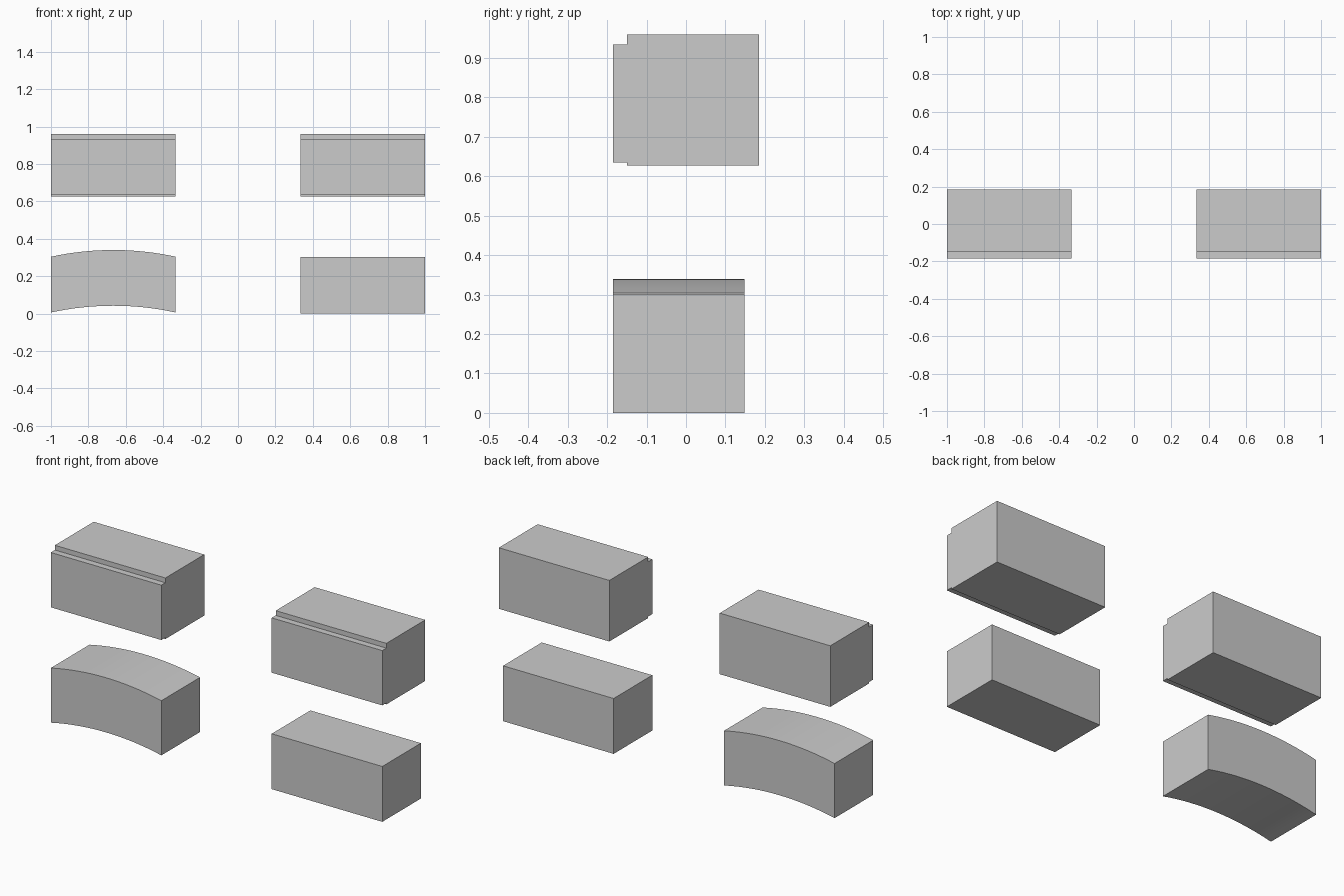
import bpy, bmesh, math

if "Cube" in bpy.data.objects:
    bpy.data.objects.remove(bpy.data.objects["Cube"])


def extrude(name, points, offset):
    """Extrude a closed planar outline along an offset vector."""
    bm = bmesh.new()
    face = bm.faces.new([bm.verts.new(p) for p in points])
    moved = bmesh.ops.extrude_face_region(bm, geom=[face])["geom"]
    verts = [g for g in moved if isinstance(g, bmesh.types.BMVert)]
    bmesh.ops.translate(bm, verts=verts, vec=offset)
    bmesh.ops.recalc_face_normals(bm, faces=bm.faces)
    mesh = bpy.data.meshes.new(name)
    bm.to_mesh(mesh)
    bm.free()
    obj = bpy.data.objects.new(name, mesh)
    bpy.context.collection.objects.link(obj)
    return obj


LEFT, RIGHT, LENGTH = -1.0, 0.333, 0.667
FRONT, DEPTH = -0.185, 0.333

# Upper blocks with a stepped front lip
lip = [(-0.185, 0.635), (-0.15, 0.635), (-0.15, 0.627), (0.185, 0.627),
       (0.185, 0.96), (-0.15, 0.96), (-0.15, 0.934), (-0.185, 0.934)]
for name, x in (("left_stepped_block", LEFT), ("right_stepped_block", RIGHT)):
    extrude(name, [(x, y, z) for y, z in lip], (LENGTH, 0, 0))

# Plain lower block
plain = [(RIGHT, 0), (1, 0), (1, 0.302), (RIGHT, 0.302)]
extrude("plain_block", [(x, FRONT, z) for x, z in plain], (0, DEPTH, 0))

# Arched lower block, bowed along a shallow circular arc
SEGMENTS, RISE, HALF = 16, 0.036, LENGTH / 2
radius = (HALF ** 2 + RISE ** 2) / (2 * RISE)
arc = []
for i in range(SEGMENTS + 1):
    u = -HALF + LENGTH * i / SEGMENTS
    arc.append((LEFT + HALF + u, math.sqrt(radius ** 2 - u ** 2) - radius + RISE))
outline = [(x, FRONT, 0.006 + z) for x, z in arc]
outline += [(x, FRONT, 0.304 + z) for x, z in reversed(arc)]
arch = extrude("arched_block", outline, (0, DEPTH, 0))
bpy.context.view_layer.objects.active = arch
arch.select_set(True)
bpy.ops.object.shade_smooth_by_angle(angle=math.radians(30))
